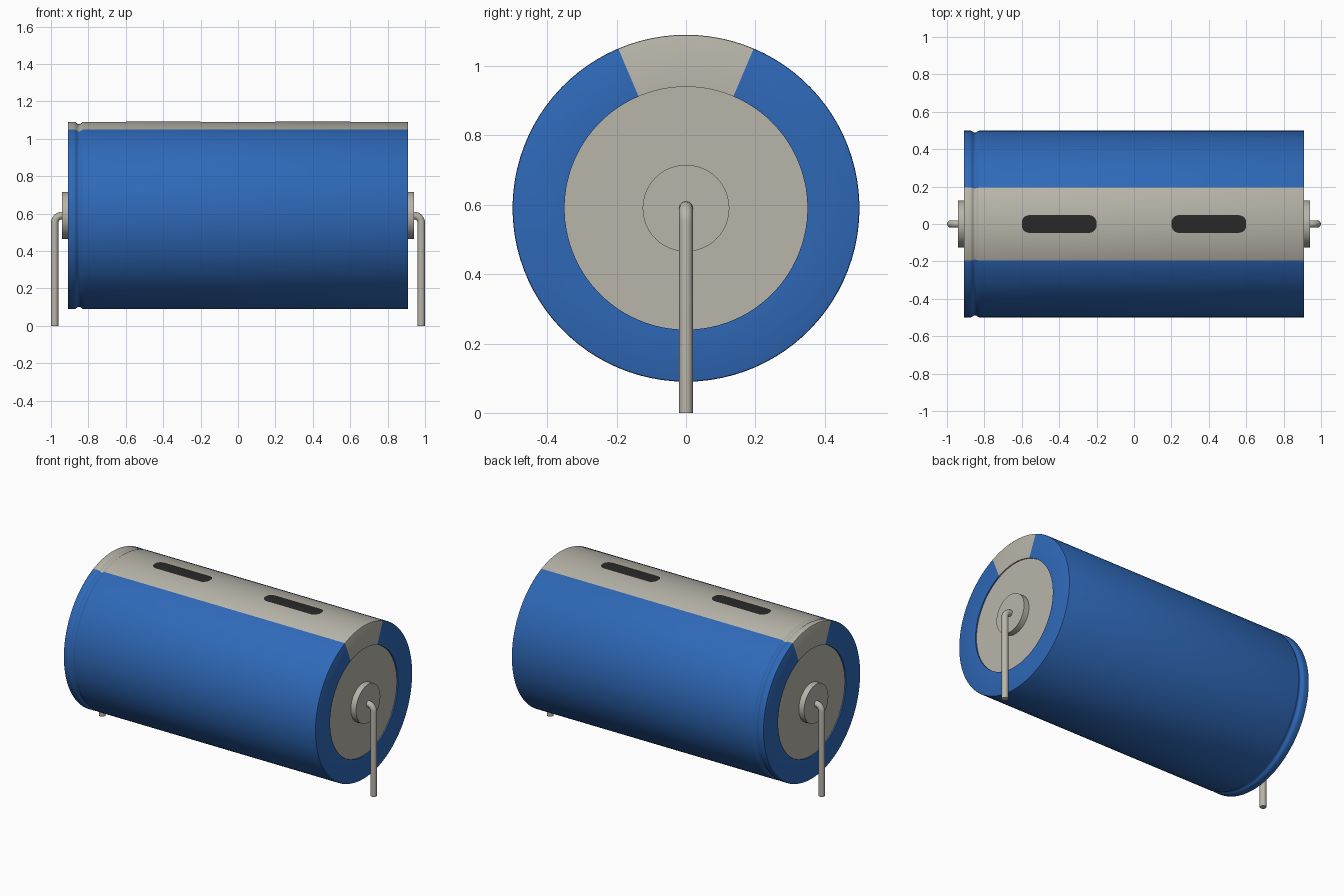
import bpy, bmesh, math

if "Cube" in bpy.data.objects:
    bpy.data.objects.remove(bpy.data.objects["Cube"], do_unlink=True)

AXIS_Z = 0.59                     # height of the can's axis
RADIUS = 0.5
HALF = 0.91                       # half the can length
SEGMENTS = 94
STRIPE = math.radians(23.0)       # half angle of the top stripe


def material(name, rgb):
    mat = bpy.data.materials.new(name)
    mat.use_nodes = True
    colour = (*rgb, 1)
    mat.diffuse_color = colour
    mat.node_tree.nodes["Principled BSDF"].inputs["Base Color"].default_value = colour
    return mat


blue = material("sleeve blue", (0.028, 0.14, 0.48))
grey = material("warm grey", (0.48, 0.46, 0.40))
black = material("marking black", (0.022, 0.022, 0.022))


def finish(name, bm, mats):
    bmesh.ops.recalc_face_normals(bm, faces=bm.faces)
    mesh = bpy.data.meshes.new(name)
    bm.to_mesh(mesh)
    bm.free()
    for mat in mats:
        mesh.materials.append(mat)
    obj = bpy.data.objects.new(name, mesh)
    bpy.context.collection.objects.link(obj)
    bpy.ops.object.select_all(action="DESELECT")
    obj.select_set(True)
    bpy.context.view_layer.objects.active = obj
    bpy.ops.object.shade_smooth_by_angle(angle=math.radians(35))
    return obj


def around(x, r, angle):
    """Point at an angle from straight up, around the can's axis."""
    return (x, r * math.sin(angle), AXIS_Z + r * math.cos(angle))


def revolve(profile, segments):
    """Turn (x, radius) points about the can's axis, closing both ends."""
    bm = bmesh.new()
    rings = [[bm.verts.new(around(x, r, math.tau * i / segments))
              for i in range(segments)] for x, r in profile]
    for a, b in zip(rings, rings[1:]):
        for i in range(segments):
            j = (i + 1) % segments
            bm.faces.new((a[i], a[j], b[j], b[i]))
    bm.faces.new(rings[0])
    bm.faces.new(rings[-1])
    return bm


# Can with sleeve: rounded rims, crimp groove at one end, shallow recessed ends
end = [(HALF - 0.008, 0.35), (HALF, 0.35), (HALF, RADIUS - 0.005),
       (HALF - 0.0015, RADIUS - 0.0015), (HALF - 0.005, RADIUS)]
groove = [(-0.85 + 0.025 * t / 6, RADIUS - 0.006 * (1 + math.cos(math.pi * t / 6)))
          for t in range(-6, 7)]
profile = [(-x, r) for x, r in end] + groove + end[::-1]
bm = revolve(profile, SEGMENTS)
for face in bm.faces:
    c = face.calc_center_median()
    radius = math.hypot(c.y, c.z - AXIS_Z)
    in_stripe = abs(math.atan2(c.y, c.z - AXIS_Z)) < STRIPE
    face.material_index = 1 if in_stripe or radius < 0.34 else 0
finish("can_body", bm, [blue, grey])

# Terminal buttons and bent wire leads
for side, label in ((1, "left"), (-1, "right")):
    button = revolve([(side * 0.89, 0.125), (side * 0.94, 0.125)], 48)
    finish(label + "_button", button, [grey])

    bend, wire_x = 0.04, 0.98
    path = [(0.92, AXIS_Z)]
    for i in range(9):
        a = math.pi / 2 * i / 8
        path.append((wire_x - bend + bend * math.sin(a),
                     AXIS_Z - bend + bend * math.cos(a)))
    path.append((wire_x, 0))
    curve = bpy.data.curves.new(label + "_lead", "CURVE")
    curve.dimensions = "3D"
    curve.bevel_depth = 0.02
    curve.bevel_resolution = 4
    curve.use_fill_caps = True
    spline = curve.splines.new("POLY")
    spline.points.add(len(path) - 1)
    for point, (x, z) in zip(spline.points, path):
        point.co = (side * x, 0, z, 1)
    spline.use_smooth = True
    curve.materials.append(grey)
    bpy.context.collection.objects.link(bpy.data.objects.new(label + "_lead", curve))

# Polarity dashes: thin round-cornered strips that follow the can's curve
half_w, half_l, corner = 0.047, 0.2, 0.04
for centre, label in ((0.4, "left"), (-0.4, "right")):
    bm = bmesh.new()
    rows = []
    for i in range(25):
        y = -half_w * math.cos(math.pi * i / 24)
        over = max(0, abs(y) - (half_w - corner))
        reach = half_l - corner + math.sqrt(max(0, corner ** 2 - over ** 2))
        angle = math.asin(y / RADIUS)
        rows.append([bm.verts.new(around(centre + s * reach, RADIUS + 0.0015, angle))
                     for s in (-1, 1)])
    for a, b in zip(rows, rows[1:]):
        bm.faces.new((a[0], a[1], b[1], b[0]))
    for face in bm.faces:
        face.normal_update()
    finish(label + "_polarity_dash", bm, [black])
